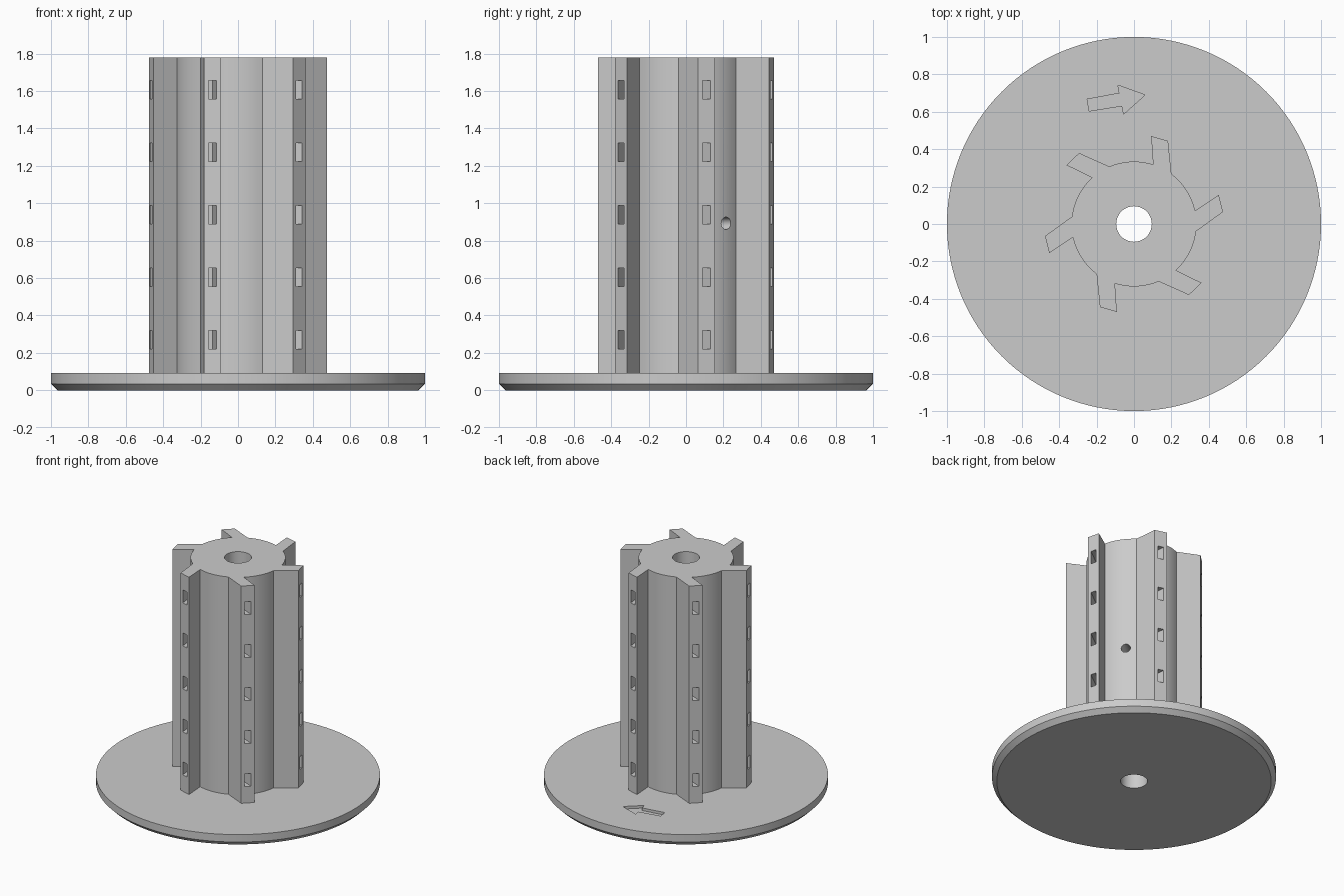
import bpy, bmesh
from math import radians, cos, sin, tau, atan2, degrees
from mathutils import Matrix, Vector

PLATE_TOP, TOP = 0.092, 1.78
HUB_R, BORE_R = 0.334, 0.095
FINS = 6

cube = bpy.data.objects.get("Cube")
if cube:
    bpy.data.objects.remove(cube, do_unlink=True)

grey = bpy.data.materials.new("plain grey")
grey.use_nodes = True
colour = (0.6, 0.6, 0.6, 1)
grey.diffuse_color = colour
grey.node_tree.nodes["Principled BSDF"].inputs["Base Color"].default_value = colour


def finish(name, bm):
    bmesh.ops.recalc_face_normals(bm, faces=bm.faces)
    mesh = bpy.data.meshes.new(name)
    bm.to_mesh(mesh)
    bm.free()
    mesh.materials.append(grey)
    obj = bpy.data.objects.new(name, mesh)
    bpy.context.collection.objects.link(obj)
    return obj


def prism(name, outline, z0, z1):
    bm = bmesh.new()
    face = bm.faces.new([bm.verts.new((x, y, z0)) for x, y in outline])
    side = bmesh.ops.extrude_face_region(bm, geom=[face])["geom"]
    verts = [g for g in side if isinstance(g, bmesh.types.BMVert)]
    bmesh.ops.translate(bm, verts=verts, vec=(0, 0, z1 - z0))
    return finish(name, bm)


def cylinder(name, radius, length, matrix, segments):
    bm = bmesh.new()
    bmesh.ops.create_cone(bm, cap_ends=True, segments=segments, radius1=radius,
                          radius2=radius, depth=length, matrix=matrix)
    return finish(name, bm)


def select(obj):
    bpy.ops.object.select_all(action='DESELECT')
    obj.select_set(True)
    bpy.context.view_layer.objects.active = obj


def cut(obj, cutter):
    mod = obj.modifiers.new("cut", 'BOOLEAN')
    mod.operation, mod.solver, mod.object = 'DIFFERENCE', 'EXACT', cutter
    select(obj)
    bpy.ops.object.modifier_apply(modifier=mod.name)
    bpy.data.objects.remove(cutter, do_unlink=True)


# Base plate: turned ring with a chamfered lower rim
bm = bmesh.new()
section = [(BORE_R, 0), (0.966, 0), (1, 0.034), (1, PLATE_TOP), (BORE_R, PLATE_TOP)]
ring = [bm.verts.new((r, 0, z)) for r, z in section]
edges = [bm.edges.new((ring[i], ring[(i + 1) % len(ring)])) for i in range(len(ring))]
bmesh.ops.spin(bm, geom=ring + edges, cent=(0, 0, 0), axis=(0, 0, 1),
               angle=tau, steps=128, use_merge=True)
bmesh.ops.remove_doubles(bm, verts=bm.verts, dist=1e-4)
plate = finish("base_plate", bm)

# Direction arrow sunk into the plate
arrow = [(-0.25, 0.667), (-0.24, 0.604), (-0.064, 0.632), (-0.055, 0.588),
         (0.059, 0.69), (-0.086, 0.742), (-0.078, 0.699)]
cut(plate, prism("arrow_cutter", arrow, PLATE_TOP - 0.02, PLATE_TOP + 0.05))

# Hub with slanted fins, as one extruded outline
fin = [Vector(p) for p in ((0.2, 0.268), (0.182, 0.444), (0.092, 0.47), (0.102, 0.318))]
start = degrees(atan2(fin[3].y, fin[3].x))
end = degrees(atan2(fin[0].y, fin[0].x)) + 360 / FINS
outline = []
for k in range(FINS):
    turn = Matrix.Rotation(tau * k / FINS, 2)
    outline += [turn @ p for p in fin]
    for i in range(1, 16):
        a = radians(start + (end - start) * i / 16)
        outline.append(turn @ Vector((HUB_R * cos(a), HUB_R * sin(a))))
hub = prism("finned_hub", outline, PLATE_TOP, TOP)

# Centre bore and the small cross hole into it
cut(hub, cylinder("bore_cutter", BORE_R, 5, Matrix(), 64))
cross = (Matrix.Rotation(radians(40), 4, 'Z') @ Matrix.Translation((0.22, 0, 0.893))
         @ Matrix.Rotation(radians(90), 4, 'Y'))
cut(hub, cylinder("cross_hole_cutter", 0.033, 0.36, cross, 32))

# Rows of pockets running into the fin tips along the fin direction
bm = bmesh.new()
tip = (fin[1] + fin[2]) / 2
for k in range(FINS):
    for row in range(5):
        place = (Matrix.Rotation(tau * k / FINS, 4, 'Z')
                 @ Matrix.Translation((tip.x, tip.y, 0.27 + row * 0.334))
                 @ Matrix.Rotation(radians(96.5), 4, 'Z')
                 @ Matrix.Translation((-0.04, 0, 0))
                 @ Matrix.Diagonal((0.28, 0.041, 0.1, 1)))
        bmesh.ops.create_cube(bm, size=1, matrix=place)
cut(hub, finish("pocket_cutter", bm))

for obj in (plate, hub):
    select(obj)
    bpy.ops.object.shade_smooth_by_angle(angle=radians(25))
